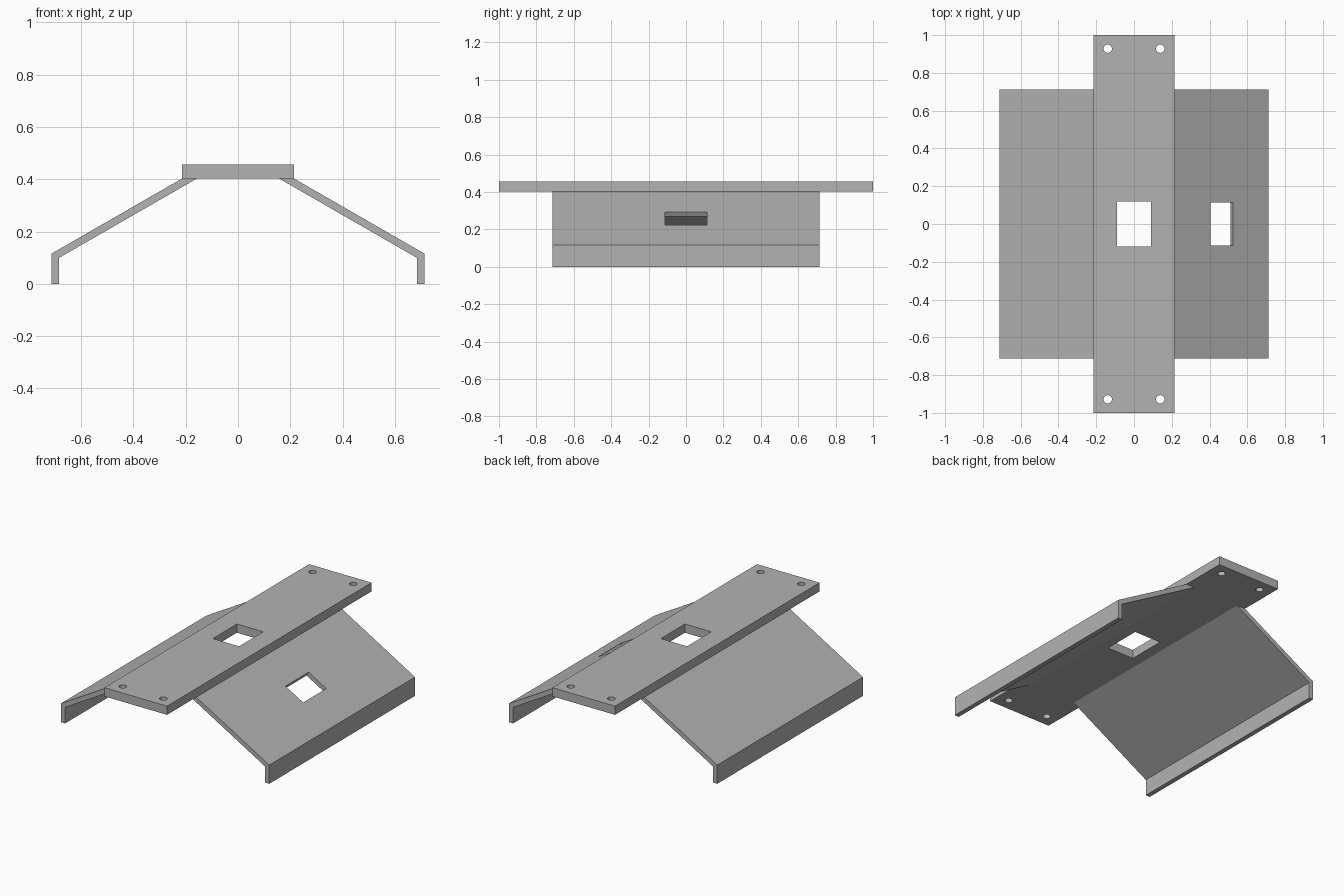
import bpy, bmesh, math
from mathutils import Matrix, Vector

if "Cube" in bpy.data.objects:
    bpy.data.objects.remove(bpy.data.objects["Cube"])

grey = bpy.data.materials.new("plain grey")
grey.use_nodes = True
COLOUR = (0.45, 0.45, 0.45, 1)
grey.diffuse_color = COLOUR
grey.node_tree.nodes["Principled BSDF"].inputs["Base Color"].default_value = COLOUR

HALF_W, OUTER = 0.214, 0.713          # plate edge and flange face in x
TOP, UNDER, KNEE = 0.457, 0.403, 0.116
WALL, WING_Y = 0.0285, 0.713
SLOPE = math.atan2(UNDER - KNEE, OUTER - HALF_W)


def add_object(name, bm):
    bmesh.ops.recalc_face_normals(bm, faces=bm.faces)
    mesh = bpy.data.meshes.new(name)
    bm.to_mesh(mesh)
    bm.free()
    mesh.materials.append(grey)
    obj = bpy.data.objects.new(name, mesh)
    bpy.context.collection.objects.link(obj)
    return obj


def box(name, size, centre, tilt=0):
    bm = bmesh.new()
    m = Matrix.Translation(centre) @ Matrix.Rotation(tilt, 4, "Y") @ Matrix.Diagonal((*size, 1))
    bmesh.ops.create_cube(bm, size=1, matrix=m)
    return add_object(name, bm)


def cylinder(name, radius, depth, centre):
    bm = bmesh.new()
    bmesh.ops.create_cone(bm, cap_ends=True, segments=32, radius1=radius, radius2=radius,
                          depth=depth, matrix=Matrix.Translation(centre))
    return add_object(name, bm)


def cut(obj, cutter):
    cutter.hide_render = True
    mod = obj.modifiers.new("cut", "BOOLEAN")
    mod.operation, mod.solver, mod.object = "DIFFERENCE", "EXACT", cutter
    bpy.context.view_layer.objects.active = obj
    bpy.ops.object.modifier_apply(modifier=mod.name)
    bpy.data.objects.remove(cutter)


def wing(name, side):
    # bent sheet: sloping panel with a vertical flange at its foot
    drop = WALL / math.cos(SLOPE)
    inner = OUTER - WALL
    inner_knee = KNEE + WALL * math.tan(SLOPE) - drop
    profile = [(HALF_W, UNDER), (OUTER, KNEE), (OUTER, 0), (inner, 0),
               (inner, inner_knee), (HALF_W - WALL / math.sin(SLOPE), UNDER)]
    bm = bmesh.new()
    face = bm.faces.new([bm.verts.new((side * x, -WING_Y, z)) for x, z in profile])
    ext = bmesh.ops.extrude_face_region(bm, geom=[face])
    verts = [v for v in ext["geom"] if isinstance(v, bmesh.types.BMVert)]
    bmesh.ops.translate(bm, verts=verts, vec=(0, 2 * WING_Y, 0))
    return add_object(name, bm)


# Top plate with central window and four screw holes
plate = box("top_plate", (2 * HALF_W, 2, TOP - UNDER), (0, 0, (TOP + UNDER) / 2))
cut(plate, box("window_cutter", (0.18, 0.236, 0.3), (0, 0, TOP)))
for sx in (-1, 1):
    for sy in (-1, 1):
        cut(plate, cylinder("screw_cutter", 0.022, 0.3, (sx * 0.139, sy * 0.928, TOP)))

# Side wings, the left one with a window square to its slope
wing("right_wing", -1)
left_wing = wing("left_wing", 1)
window_x = 0.465
window_z = UNDER - (window_x - HALF_W) * math.tan(SLOPE)
cut(left_wing, box("wing_window_cutter", (0.139, 0.226, 0.15),
                   Vector((window_x, 0, window_z)), SLOPE))
